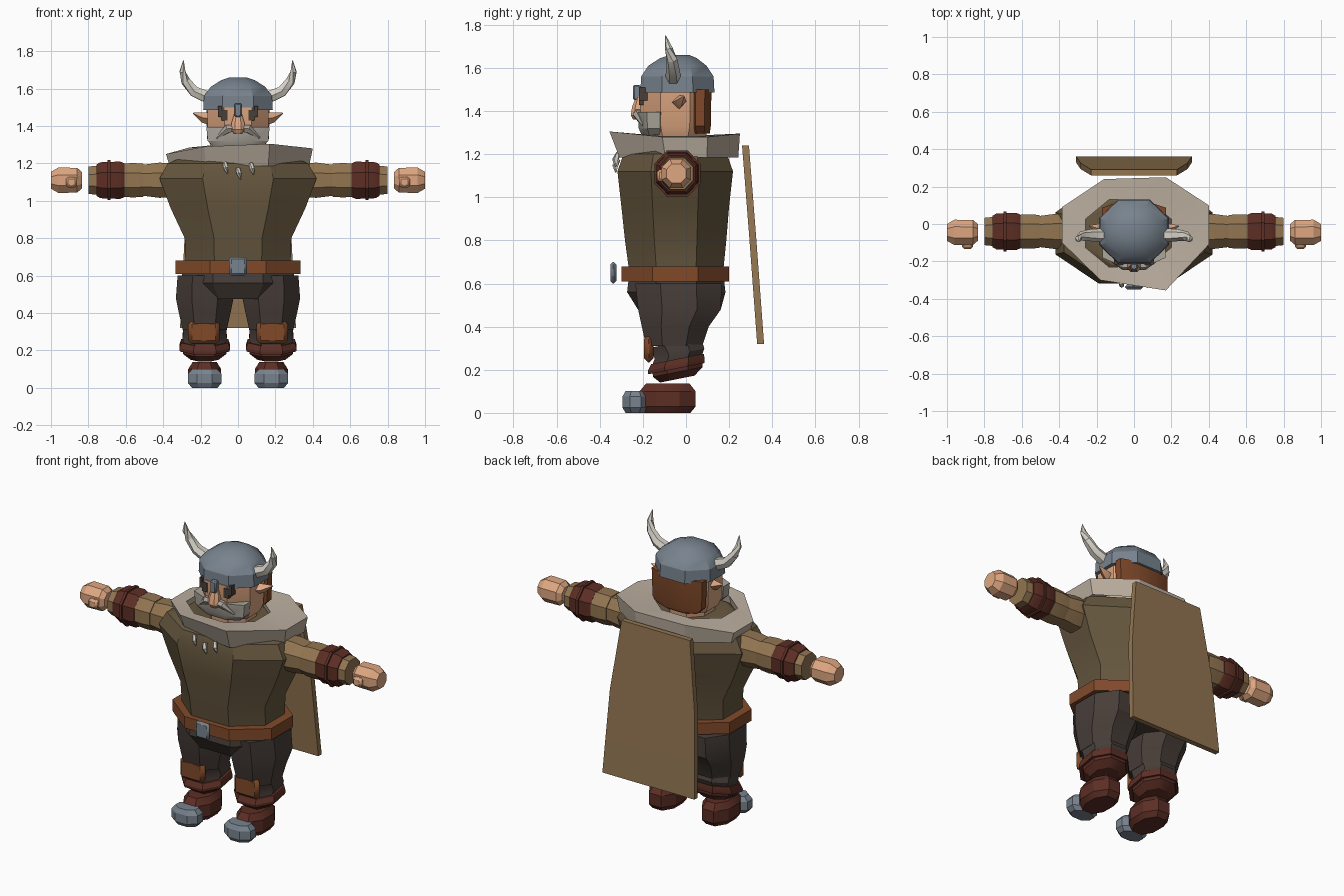
import bpy, bmesh, math
from mathutils import Vector

default_cube = bpy.data.objects.get("Cube")
if default_cube:
    bpy.data.objects.remove(default_cube, do_unlink=True)


def linear(value):
    return value / 12.92 if value <= 0.04045 else ((value + 0.055) / 1.055) ** 2.4


def make_material(name, hex_colour):
    colour = [linear(c / 255) for c in bytes.fromhex(hex_colour)] + [1]
    material = bpy.data.materials.new(name)
    material.use_nodes = True
    material.diffuse_color = colour
    shader = next(n for n in material.node_tree.nodes if n.type == "BSDF_PRINCIPLED")
    shader.inputs["Base Color"].default_value = colour
    return material


skin = make_material("skin", "DFA781")
steel = make_material("steel", "78838E")
bone = make_material("bone", "D6D2C8")
fur = make_material("pale fur", "BBAE9F")
beard_grey = make_material("beard grey", "ACA69C")
tunic = make_material("dark olive cloth", "65563E")
tan = make_material("tan cloth", "927551")
leather = make_material("orange leather", "814A2A")
maroon = make_material("maroon leather", "5C2E24")
dark_cloth = make_material("dark trousers", "483E39")


def solid(name, material, rings, capped=True):
    """Bridge rings of equal length into one mesh."""
    bm = bmesh.new()
    loops = [[bm.verts.new(p) for p in ring] for ring in rings]
    count = len(loops[0])
    for low, high in zip(loops, loops[1:]):
        for i in range(count):
            j = (i + 1) % count
            bm.faces.new((low[i], low[j], high[j], high[i]))
    if capped:
        bm.faces.new(loops[0])
        bm.faces.new(loops[-1])
    bmesh.ops.recalc_face_normals(bm, faces=bm.faces[:])
    mesh = bpy.data.meshes.new(name)
    bm.to_mesh(mesh)
    bm.free()
    mesh.materials.append(material)
    obj = bpy.data.objects.new(name, mesh)
    bpy.context.scene.collection.objects.link(obj)
    return obj


def octagon(cx, cy, hx, hy, fx=0.45, fy=0.42):
    corners = [(fx, -1), (1, -fy), (1, fy), (fx, 1), (-fx, 1), (-1, fy), (-1, -fy), (-fx, -1)]
    return [(cx + hx * a, cy + hy * b) for a, b in corners]


def stack(name, material, sections, cx=0, tilt=0):
    """Octagonal body; each section is height, centre y, half width, half depth."""
    rings = []
    for z, cy, hx, hy in sections:
        rings.append([(x, y, z + tilt * (y - cy)) for x, y in octagon(cx, cy, hx, hy)])
    return solid(name, material, rings)


def limb(name, material, side, sections, cy=-0.04, cz=1.11):
    """Octagonal body along x; each section is distance, radius."""
    return solid(name, material,
                 [[(side * x, y, z) for y, z in octagon(cy, cz, r, r)] for x, r in sections])


def tube(name, material, points, radii, sides=6):
    points = [Vector(p) for p in points]
    rings = []
    for i, p in enumerate(points):
        direction = points[min(i + 1, len(points) - 1)] - points[max(i - 1, 0)]
        turn = direction.to_track_quat("Z", "Y")
        rings.append([p + turn @ Vector((radii[i] * math.cos(a), radii[i] * math.sin(a), 0))
                      for a in (math.tau * k / sides for k in range(sides))])
    return solid(name, material, rings)


def box(name, material, centre, half, bevel=0.0):
    x, y, z = centre
    a, b, c = half
    rings = [[(x + a * i, y + b * j, z + c * k) for i, j in ((-1, -1), (1, -1), (1, 1), (-1, 1))]
             for k in (-1, 1)]
    obj = solid(name, material, rings)
    if bevel:
        mod = obj.modifiers.new("bevel", "BEVEL")
        mod.width = bevel
        mod.segments = 1
    return obj


# Torso, hips and belt
stack("torso", tunic, [(0.63, -0.045, 0.28, 0.215), (0.8, -0.048, 0.285, 0.235),
                       (0.96, -0.05, 0.36, 0.25), (1.12, -0.05, 0.42, 0.268),
                       (1.2, -0.05, 0.375, 0.24), (1.25, -0.05, 0.26, 0.17)])
stack("hips", dark_cloth, [(0.63, -0.045, 0.3, 0.22), (0.56, -0.045, 0.3, 0.228),
                           (0.475, -0.03, 0.23, 0.19)])
stack("belt", leather, [(z, -0.05, 0.333, 0.25) for z in (0.61, 0.68)])
box("belt_buckle", steel, (0, -0.337, 0.65), (0.047, 0.014, 0.05), 0.012)

# Fur collar with a lopsided rim
rim = [(0.17, -0.355, 1.305), (0.4, -0.11, 1.28), (0.4, 0.1, 1.28), (0.17, 0.25, 1.295),
       (-0.16, 0.24, 1.295), (-0.385, 0.09, 1.25), (-0.385, -0.1, 1.25), (-0.18, -0.3, 1.29)]
hem = [(x * 0.95, y * (0.87 if y < 0 else 0.97), 1.185) for x, y, z in rim]
neck_hole = [(x, y, 1.285) for x, y in octagon(-0.03, -0.05, 0.23, 0.18)]
inner_hem = [(x, y, 1.21) for x, y in octagon(-0.03, -0.05, 0.24, 0.19)]
solid("fur_collar", fur, [hem, rim, neck_hole, inner_hem], capped=False)
for label, x, drop in (("right", -0.07, 1.145), ("middle", 0, 1.115), ("left", 0.07, 1.14)):
    tube(label + "_pendant_tooth", bone,
         [(x, -0.315, drop + 0.06), (x + 0.005, -0.328, drop + 0.03), (x + 0.014, -0.325, drop)],
         (0.012, 0.014, 0.003), 5)

# Head, hair, helmet and face
stack("neck", skin, [(1.2, -0.05, 0.12, 0.12), (1.32, -0.05, 0.13, 0.13)])
stack("head", skin, [(1.28, -0.05, 0.14, 0.14), (1.33, -0.05, 0.16, 0.16),
                     (1.5, -0.05, 0.165, 0.165)])
hair_shape = ((1.295, 0.13, 0.045), (1.33, 0.165, 0.05), (1.5, 0.17, 0.053))
stack("hair", leather, [(z, 0.065, w, d) for z, w, d in hair_shape])
stack("helmet", steel, [(1.485, -0.04, 0.186, 0.172), (1.56, -0.04, 0.182, 0.168),
                        (1.61, -0.04, 0.145, 0.135), (1.645, -0.035, 0.09, 0.085),
                        (1.66, -0.03, 0.045, 0.045)])
box("nose_guard", steel, (0, -0.228, 1.485), (0.019, 0.017, 0.036), 0.006)
stack("nose", skin, [(1.36, -0.225, 0.022, 0.02), (1.38, -0.228, 0.037, 0.028),
                     (1.42, -0.224, 0.034, 0.026), (1.47, -0.215, 0.018, 0.015)])
stack("beard", beard_grey, [(1.288, -0.145, 0.13, 0.06), (1.32, -0.15, 0.162, 0.07),
                            (1.395, -0.15, 0.169, 0.072)])

# Cape board
cape_rings = []
for z, y, w in ((1.24, 0.26, 0.23), (0.82, 0.293, 0.285), (0.32, 0.33, 0.31)):
    cape_rings.append([(-w, y, z), (w, y, z), (w, y + 0.032, z), (-w, y + 0.032, z)])
solid("cape", tan, cape_rings)

for label, s in (("left", 1), ("right", -1)):
    def part(name):
        return label + "_" + name

    # Face details
    box(part("eye"), dark_cloth, (s * 0.072, -0.195, 1.457), (0.017, 0.024, 0.028))
    box(part("brow"), dark_cloth, (s * 0.098, -0.195, 1.478), (0.009, 0.022, 0.03))
    tube(part("moustache"), beard_grey,
         [(0, -0.222, 1.39), (s * 0.055, -0.222, 1.385), (s * 0.115, -0.2, 1.335)],
         (0.022, 0.025, 0.006), 6)
    tube(part("ear"), skin,
         [(s * 0.15, -0.035, 1.44), (s * 0.185, -0.025, 1.445), (s * 0.24, -0.01, 1.468)],
         (0.034, 0.028, 0.003), 4)
    tube(part("horn"), bone,
         [(s * 0.165, -0.06, 1.555), (s * 0.235, -0.06, 1.585), (s * 0.28, -0.065, 1.64),
          (s * 0.297, -0.08, 1.69), (s * 0.292, -0.095, 1.75)],
         (0.037, 0.032, 0.026, 0.018, 0.002), 6)

    # Arm, bracer and hand
    limb(part("upper_arm"), tan, s, [(0.33, 0.09), (0.42, 0.094), (0.515, 0.082)])
    limb(part("forearm"), tan, s, [(0.505, 0.088), (0.56, 0.092), (0.68, 0.085), (0.8, 0.073)])
    limb(part("bracer"), maroon, s, [(0.608, 0.09), (0.63, 0.1), (0.735, 0.096), (0.757, 0.084)])
    limb(part("bracer_band"), maroon, s, [(0.682, 0.107), (0.698, 0.107)])
    limb(part("hand"), skin, s, [(0.835, 0.045), (0.86, 0.066), (0.96, 0.068), (1, 0.045)], -0.045)
    box(part("thumb"), skin, (s * 0.89, -0.11, 1.1), (0.03, 0.024, 0.028), 0.012)

    # Leg, knee pad and boot
    leg = s * 0.178
    stack(part("thigh"), dark_cloth, [(0.6, -0.035, 0.145, 0.2), (0.48, -0.03, 0.154, 0.192),
                                      (0.4, -0.05, 0.138, 0.155), (0.31, -0.055, 0.118, 0.13)], leg)
    stack(part("knee"), dark_cloth, [(0.325, -0.05, 0.115, 0.12), (0.275, -0.03, 0.118, 0.115),
                                     (0.235, -0.045, 0.11, 0.115)], leg, 0.2)
    box(part("knee_pad"), leather, (s * 0.183, -0.173, 0.298), (0.083, 0.022, 0.064), 0.02)
    stack(part("boot_cuff"), maroon, [(0.205, -0.045, 0.133, 0.13), (0.222, -0.045, 0.135, 0.132),
                                      (0.25, -0.04, 0.126, 0.122)], leg, 0.2)
    stack(part("boot_shaft"), maroon, [(0.235, -0.04, 0.122, 0.118), (0.19, -0.038, 0.115, 0.115),
                                       (0.157, -0.04, 0.075, 0.08)], leg, 0.2)
    stack(part("boot_foot"), maroon, [(0, -0.085, 0.068, 0.105), (0.03, -0.085, 0.088, 0.13),
                                      (0.1, -0.085, 0.088, 0.13), (0.137, -0.085, 0.065, 0.1)], leg)
    stack(part("toe_cap"), steel, [(0, -0.235, 0.068, 0.045), (0.025, -0.235, 0.089, 0.06),
                                   (0.075, -0.235, 0.089, 0.06), (0.102, -0.235, 0.065, 0.045)], leg)

# Soften shallow folds while octagon corners stay crisp
for obj in bpy.context.scene.objects:
    obj.select_set(obj.type == "MESH")
    if obj.type == "MESH":
        bpy.context.view_layer.objects.active = obj
bpy.ops.object.shade_smooth_by_angle(angle=math.radians(28))
